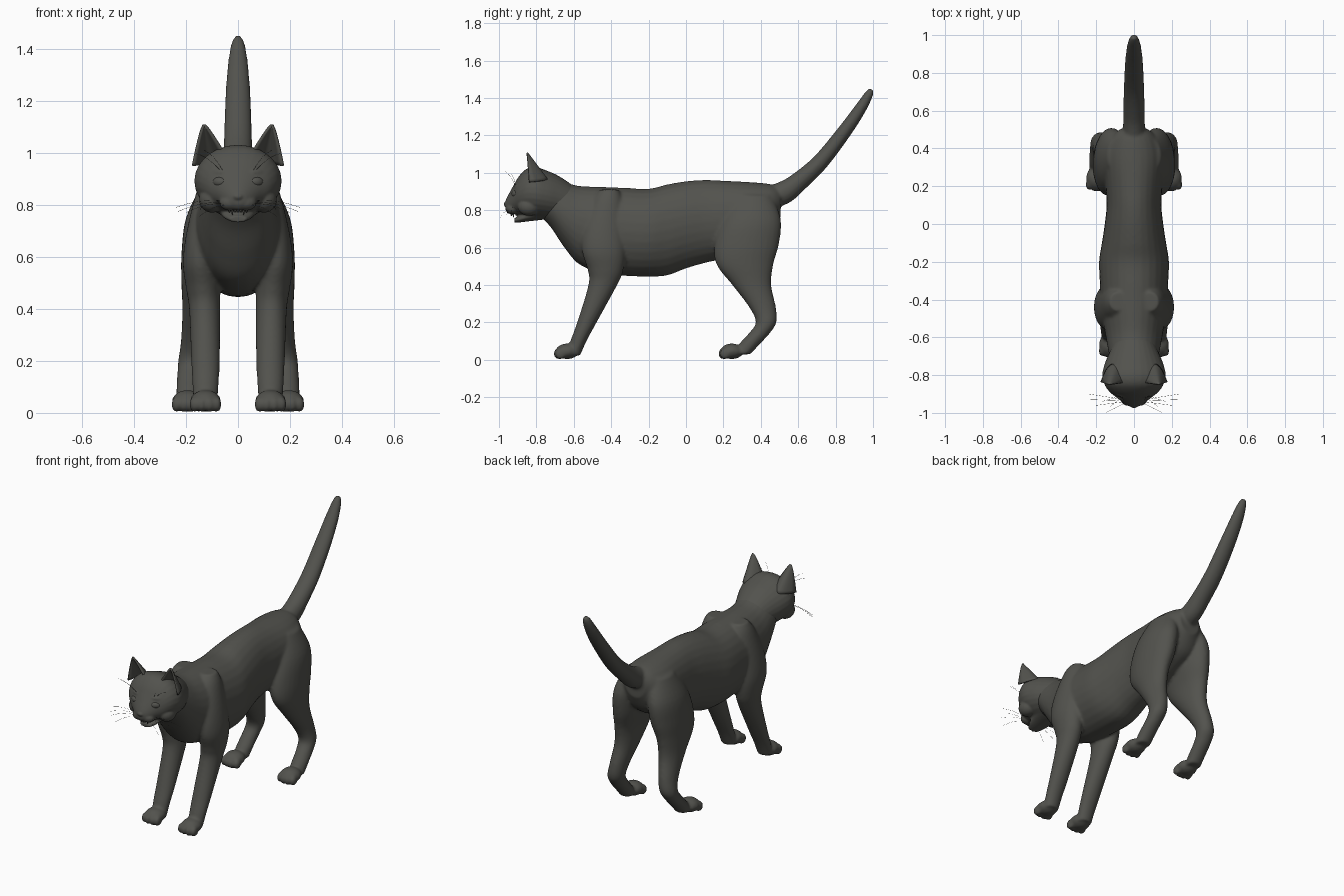
import bpy, bmesh, math
from mathutils import Vector, Matrix

if "Cube" in bpy.data.objects:
    bpy.data.objects.remove(bpy.data.objects["Cube"])

fur = bpy.data.materials.new("dark grey fur")
fur.diffuse_color = (0.085, 0.085, 0.075, 1)
fur.use_nodes = True
fur.node_tree.nodes["Principled BSDF"].inputs["Base Color"].default_value = fur.diffuse_color


def catmull(rows, steps=5):
    out = []
    for i in range(len(rows) - 1):
        p0, p1 = rows[max(i - 1, 0)], rows[i]
        p2, p3 = rows[i + 1], rows[min(i + 2, len(rows) - 1)]
        for k in range(steps):
            t = k / steps
            out.append([0.5 * (2 * b + (c - a) * t + (2 * a - 5 * b + 4 * c - d) * t * t
                               + (3 * b - a - 3 * c + d) * t ** 3)
                        for a, b, c, d in zip(p0, p1, p2, p3)])
    return out + [list(rows[-1])]


def loft(bm, rows, normal=None, sides=28):
    """Rows are x, y, z, half width, half depth; normal fixes the ring plane."""
    rows = catmull(rows)
    rings = []
    for i, (x, y, z, rx, rn) in enumerate(rows):
        n = normal
        if n is None:
            a, b = rows[max(i - 1, 0)], rows[min(i + 1, len(rows) - 1)]
            n = Vector((0, -(b[2] - a[2]), b[1] - a[1])).normalized()
        rings.append([bm.verts.new(Vector((x, y, z)) + Vector((rx, 0, 0)) * math.cos(t) + n * rn * math.sin(t))
                      for t in (2 * math.pi * k / sides for k in range(sides))])
    faces = [bm.faces.new(rings[0]), bm.faces.new(rings[-1][::-1])]
    for a, b in zip(rings, rings[1:]):
        for k in range(sides):
            j = (k + 1) % sides
            faces.append(bm.faces.new((a[j], a[k], b[k], b[j])))
    bmesh.ops.recalc_face_normals(bm, faces=faces)


def blob(bm, c, r, rot=0):
    m = Matrix.Translation(c) @ Matrix.Rotation(rot, 4, 'Z') @ Matrix.Diagonal((*r, 1))
    bmesh.ops.create_uvsphere(bm, u_segments=20, v_segments=12, radius=1, matrix=m)


def finish(bm, name, voxel=0, smooth=0):
    me = bpy.data.meshes.new(name)
    bm.to_mesh(me)
    bm.free()
    ob = bpy.data.objects.new(name, me)
    bpy.context.collection.objects.link(ob)
    me.materials.append(fur)
    me.polygons.foreach_set("use_smooth", [True] * len(me.polygons))
    if voxel:
        m = ob.modifiers.new("blend", 'REMESH')
        m.mode, m.voxel_size, m.use_smooth_shade = 'VOXEL', voxel, True
    if smooth:
        m = ob.modifiers.new("soften", 'SMOOTH')
        m.factor, m.iterations = 0.5, smooth
    return ob


Y, Z = Vector((0, 1, 0)), Vector((0, 0, 1))

# torso, legs and tail blended into one skin
bm = bmesh.new()
loft(bm, [(0, -.78, .86, .10, .09), (0, -.72, .835, .125, .13), (0, -.65, .775, .14, .175),
          (0, -.57, .72, .155, .21), (0, -.45, .695, .175, .23), (0, -.33, .685, .18, .235),
          (0, -.2, .68, .185, .235), (0, -.1, .695, .17, .243), (0, 0, .722, .155, .233),
          (0, .1, .74, .145, .222), (0, .2, .75, .15, .208), (0, .35, .775, .16, .175),
          (0, .45, .80, .13, .14), (0, .505, .84, .07, .08)], Z)
loft(bm, [(0, .42, .86, .06, .06), (0, .52, .893, .058, .062), (0, .6, .95, .056, .052),
          (0, .72, 1.06, .054, .044), (0, .85, 1.225, .048, .038), (0, .93, 1.34, .039, .032),
          (0, .975, 1.415, .027, .024), (0, .99, 1.448, .014, .014)])
for s in (1, -1):
    # front leg
    loft(bm, [(s * .085, -.41, .91, .045, .05), (s * .10, -.42, .85, .06, .08),
              (s * .13, -.44, .7, .067, .11), (s * .145, -.44, .58, .067, .115),
              (s * .135, -.43, .48, .065, .095), (s * .128, -.445, .40, .06, .077),
              (s * .125, -.53, .2, .055, .052), (s * .125, -.575, .1, .05, .043),
              (s * .125, -.60, .025, .045, .035)], Y)
    # hind leg
    loft(bm, [(s * .08, .36, .88, .06, .10), (s * .115, .35, .75, .085, .157),
              (s * .13, .325, .62, .087, .172), (s * .145, .315, .51, .073, .152),
              (s * .152, .352, .40, .062, .104), (s * .167, .41, .28, .052, .071),
              (s * .18, .428, .20, .05, .055), (s * .187, .39, .14, .047, .056),
              (s * .19, .34, .085, .047, .055), (s * .192, .30, .03, .045, .045)], Y)
    # paws and toes
    for px, py in ((.125, -.635), (.194, .245)):
        blob(bm, (s * px, py, .046), (.06, .062, .042))
        for k in (-1.5, -.5, .5, 1.5):
            blob(bm, (s * px + k * .029, py - .048 + abs(k) * .008, .033), (.018, .03, .031))
finish(bm, "body", 0.009, 5)

# head, muzzle and open lower jaw
bm = bmesh.new()
loft(bm, [(0, -.60, .84, .095, .09), (0, -.68, .865, .13, .118), (0, -.74, .88, .155, .13),
          (0, -.80, .892, .168, .138), (0, -.85, .893, .156, .13), (0, -.89, .88, .128, .106),
          (0, -.92, .858, .09, .079), (0, -.95, .832, .052, .05), (0, -.965, .826, .028, .025)], Z)
loft(bm, [(0, -.76, .79, .09, .04), (0, -.83, .772, .07, .03), (0, -.88, .756, .055, .02),
          (0, -.918, .745, .034, .013)], Z)
blob(bm, (0, -.962, .832), (.019, .014, .012))
for s in (1, -1):
    blob(bm, (s * .03, -.928, .808), (.042, .035, .03))
    blob(bm, (s * .072, -.895, .925), (.04, .02, .014), s * .5)
    blob(bm, (s * .10, -.84, .82), (.05, .06, .05))
finish(bm, "head", 0.006, 3)

# ears: curved shells opening forward
bm = bmesh.new()
N = 10
for s in (1, -1):
    grid = []
    for j in range(N + 1):
        v = j / N
        w = .062 * (1 - v) ** .85 + .003
        row = []
        for i in range(N + 1):
            u = 2 * i / N - 1
            row.append(bm.verts.new((s * (.108 + .022 * v + w * u),
                                     -.838 - .012 * v + .095 * (1 - u * u) * (1 - v),
                                     .965 + .142 * v - .015 * u * (1 - v))))
        grid.append(row)
    for j in range(N):
        for i in range(N):
            q = [grid[j][i], grid[j][i + 1], grid[j + 1][i + 1], grid[j + 1][i]]
            bm.faces.new(q if s > 0 else q[::-1])
ears = finish(bm, "ears")
m = ears.modifiers.new("thickness", 'SOLIDIFY')
m.thickness, m.offset = .01, 0

# eyes
bm = bmesh.new()
for s in (1, -1):
    blob(bm, (s * .071, -.912, .888), (.029, .019, .02), s * .5)
finish(bm, "eyes")

# small teeth in the open mouth
bm = bmesh.new()
for k in range(-3, 4):
    h = .02 if abs(k) == 2 else .011
    bmesh.ops.create_cone(bm, cap_ends=True, segments=8, radius1=.0015, radius2=.005, depth=h,
                          matrix=Matrix.Translation((k * .011, -.935 + .003 * k * k, .781 - h / 2)))
finish(bm, "teeth")

# whiskers: fine curved hairs on muzzle and brow
cu = bpy.data.curves.new("whiskers", 'CURVE')
cu.dimensions, cu.bevel_depth, cu.bevel_resolution = '3D', .0006, 0
hairs = [((.05, -.93, .815), (.24, -.90, .79)), ((.05, -.935, .81), (.23, -.93, .775)),
         ((.045, -.94, .805), (.20, -.96, .77)), ((.04, -.945, .80), (.15, -.998, .755)),
         ((.07, -.91, .935), (.17, -.94, 1.0)), ((.06, -.915, .935), (.13, -.97, 1.01))]
for s in (1, -1):
    for a, b in hairs:
        sp = cu.splines.new('POLY')
        sp.points.add(4)
        for i, p in enumerate(sp.points):
            t = i / 4
            c = Vector(a).lerp(Vector(b), t) + Vector((0, 0, .012 * math.sin(math.pi * t)))
            p.co = (s * c.x, c.y, c.z, 1)
wh = bpy.data.objects.new("whiskers", cu)
bpy.context.collection.objects.link(wh)
cu.materials.append(fur)
